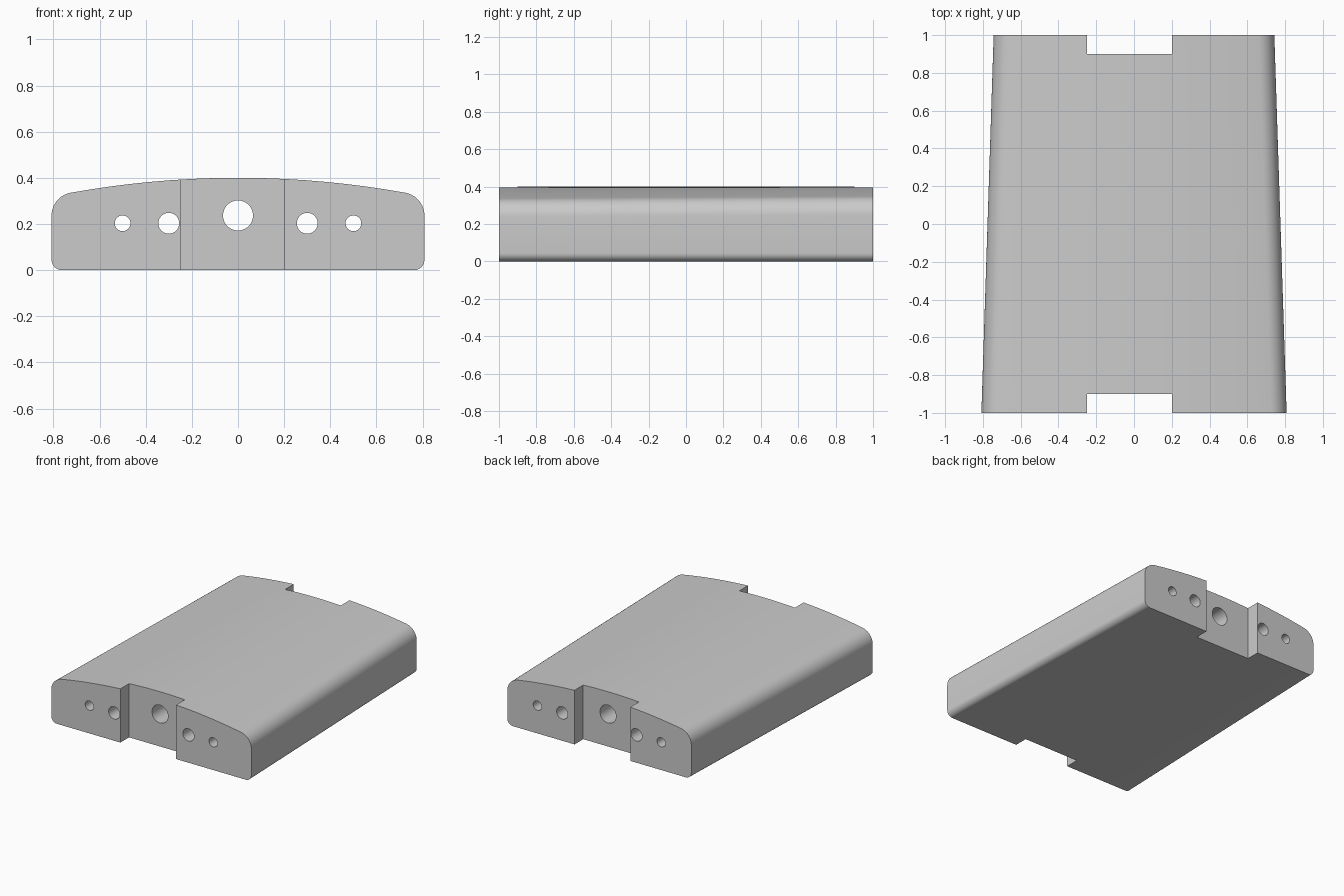
import bpy, bmesh, math

if "Cube" in bpy.data.objects:
    bpy.data.objects.remove(bpy.data.objects["Cube"])

R, TOP = 4.1, 0.4          # crown radius and height
RT, RB = 0.1, 0.045        # upper and lower corner radii


def half_profile(w, n=10):
    """Right half of the cross-section, bottom to crown, for half-width w."""
    pts = []
    for i in range(n + 1):
        a = -math.pi / 2 + math.pi / 2 * i / n
        pts.append((w - RB + RB * math.cos(a), RB + RB * math.sin(a)))
    cx, zc = w - RT, TOP - R
    cz = zc + math.sqrt((R - RT) ** 2 - cx ** 2)
    end = math.atan2(cz - zc, cx)
    for i in range(n + 1):
        a = end * i / n
        pts.append((cx + RT * math.cos(a), cz + RT * math.sin(a)))
    for i in range(1, 17):
        a = end + (math.pi / 2 - end) * i / 16
        pts.append((R * math.cos(a), zc + R * math.sin(a)))
    return pts


def section(w):
    right = half_profile(w)
    return right + [(-x, z) for x, z in reversed(right[:-1])]


# Tapered body lofted between front and back sections
bm = bmesh.new()
front = [bm.verts.new((x, -1, z)) for x, z in section(0.808)]
back = [bm.verts.new((x, 1, z)) for x, z in section(0.743)]
n = len(front)
for i in range(n):
    j = (i + 1) % n
    bm.faces.new((front[i], front[j], back[j], back[i]))
bm.faces.new(front)
bm.faces.new(back)
bmesh.ops.recalc_face_normals(bm, faces=bm.faces)
mesh = bpy.data.meshes.new("body")
bm.to_mesh(mesh)
bm.free()
body = bpy.data.objects.new("body", mesh)
bpy.context.collection.objects.link(body)

grey = bpy.data.materials.new("light grey")
grey.diffuse_color = (0.6, 0.6, 0.6, 1)
grey.use_nodes = True
grey.node_tree.nodes["Principled BSDF"].inputs["Base Color"].default_value = grey.diffuse_color
mesh.materials.append(grey)

cutters = []

# End notches
for y in (-1, 1):
    bpy.ops.mesh.primitive_cube_add(size=1, location=(-0.025, y, 0.2))
    c = bpy.context.object
    c.name = "notch_cutter"
    c.scale = (0.45, 0.2, 1)
    cutters.append(c)

# Lengthwise through holes
holes = [(0, 0.237, 0.065)]
for s in (-1, 1):
    holes += [(s * 0.3, 0.203, 0.045), (s * 0.5, 0.203, 0.034)]
for x, z, r in holes:
    bpy.ops.mesh.primitive_cylinder_add(vertices=48, radius=r, depth=3,
                                        location=(x, 0, z),
                                        rotation=(math.pi / 2, 0, 0))
    c = bpy.context.object
    c.name = "hole_cutter"
    cutters.append(c)

bpy.context.view_layer.objects.active = body
for c in cutters:
    c.hide_render = True
    m = body.modifiers.new("cut", 'BOOLEAN')
    m.operation = 'DIFFERENCE'
    m.solver = 'EXACT'
    m.object = c
    bpy.ops.object.modifier_apply(modifier=m.name)
for c in cutters:
    bpy.data.objects.remove(c)

# Smooth rounded sides, sharp ends
bpy.ops.object.select_all(action='DESELECT')
body.select_set(True)
bpy.context.view_layer.objects.active = body
bpy.ops.object.shade_smooth_by_angle(angle=math.radians(30))
